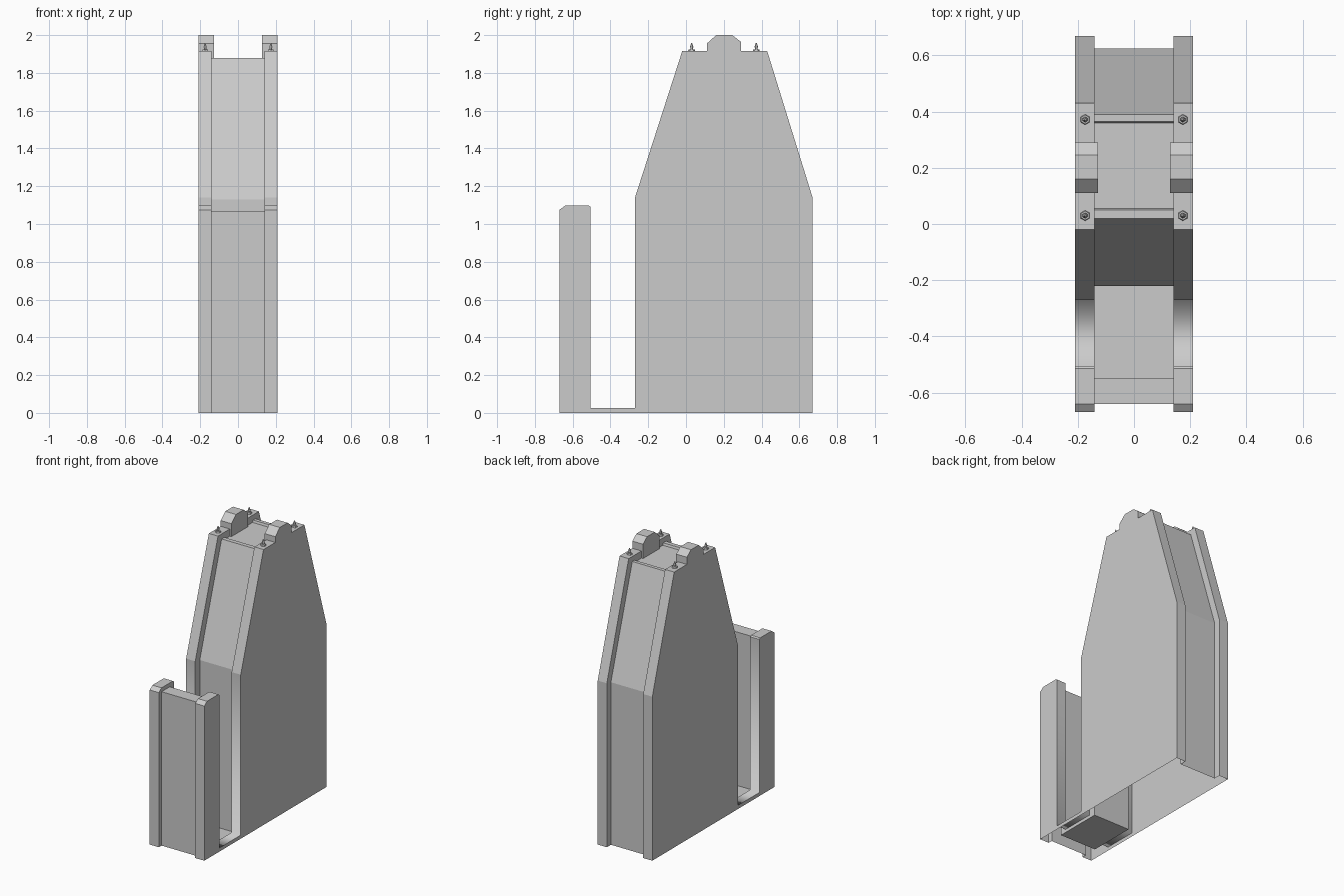
import bpy, bmesh, math

cube = bpy.data.objects.get("Cube")
if cube:
    bpy.data.objects.remove(cube)

grey = bpy.data.materials.new("plain grey")
grey.use_nodes = True
COLOUR = (0.6, 0.6, 0.6, 1)
grey.diffuse_color = COLOUR
grey.node_tree.nodes["Principled BSDF"].inputs["Base Color"].default_value = COLOUR

W, S = 0.21, 0.14      # half width, half width of the recessed core
SLOT = {(-0.27, 0.025), (-0.505, 0.025)}   # softly shaded slot corners

# Raised rim path (y, z), from the back foot over the top to the front foot
rim = [(0.67, 0), (0.67, 1.14), (0.43, 1.915), (0.29, 1.915), (0.29, 1.965),
       (0.245, 2.0), (0.16, 2.0), (0.11, 1.955), (0.11, 1.915), (-0.02, 1.915),
       (-0.27, 1.14), (-0.27, 0.025), (-0.505, 0.025), (-0.505, 1.09),
       (-0.515, 1.097), (-0.64, 1.097), (-0.67, 1.075), (-0.67, 0)]

# Recessed core path between the rims
core = [(0.625, 0), (0.625, 1.13), (0.39, 1.88), (0.365, 1.88), (0.36, 1.865),
        (0.055, 1.865), (0.05, 1.88), (0.02, 1.88), (-0.22, 1.13), (-0.22, 0.003),
        (-0.55, 0.003), (-0.55, 1.07), (-0.64, 1.07), (-0.64, 0)]


def finish(name, bm, weld=True):
    if weld:
        bmesh.ops.remove_doubles(bm, verts=bm.verts, dist=0.0001)
    bmesh.ops.recalc_face_normals(bm, faces=bm.faces)
    mesh = bpy.data.meshes.new(name)
    bm.to_mesh(mesh)
    bm.free()
    mesh.materials.append(grey)
    obj = bpy.data.objects.new(name, mesh)
    bpy.context.collection.objects.link(obj)
    return obj


def column(bm, path, x):
    return [bm.verts.new((x, y, z)) for y, z in path]


def strip(bm, a, b):
    for i in range(len(a) - 1):
        bm.faces.new((a[i], a[i + 1], b[i + 1], b[i]))


# Hollow housing, open underneath
bm = bmesh.new()
inner = []
for s in (-1, 1):
    outer_edge = column(bm, rim, s * W)
    step_edge = column(bm, rim, s * S)
    core_edge = column(bm, core, s * S)
    bm.faces.new(outer_edge)
    strip(bm, outer_edge, step_edge)
    bm.faces.new(step_edge + core_edge[::-1])
    inner.append(core_edge)
strip(bm, *inner)
for f in bm.faces:
    f.smooth = True
for e in bm.edges:
    ends = {(round(v.co.y, 3), round(v.co.z, 3)) for v in e.verts}
    e.smooth = len(ends) == 1 and ends <= SLOT
finish("housing", bm)


def prism(name, profile, x0, x1):
    bm = bmesh.new()
    a, b = column(bm, profile, x0), column(bm, profile, x1)
    bm.faces.new(a)
    bm.faces.new(b[::-1])
    strip(bm, a + a[:1], b + b[:1])
    return finish(name, bm)


def bolt(name, x, y):
    bm = bmesh.new()
    # hexagonal base, thin stem and a pointed tip
    for r0, r1, z0, z1 in ((0.019, 0.016, 1.914, 1.925), (0.007, 0.007, 1.92, 1.94),
                           (0.01, 0.003, 1.935, 1.957)):
        part = bmesh.ops.create_cone(bm, cap_ends=True, segments=6, radius1=r0,
                                     radius2=r1, depth=z1 - z0)
        bmesh.ops.translate(bm, verts=part["verts"], vec=(x, y, (z0 + z1) / 2))
    finish(name, bm, weld=False)


# Arched lugs lining the inner faces of the top humps
lug = [(0.29, 1.86)] + rim[4:8] + [(0.11, 1.86)]
for s, side in ((1, "left"), (-1, "right")):
    prism(side + "_top_lug", lug, s * 0.128, s * 0.142)
    for y, end in ((0.03, "front"), (0.372, "back")):
        bolt(f"{side}_{end}_bolt", s * 0.174, y)
